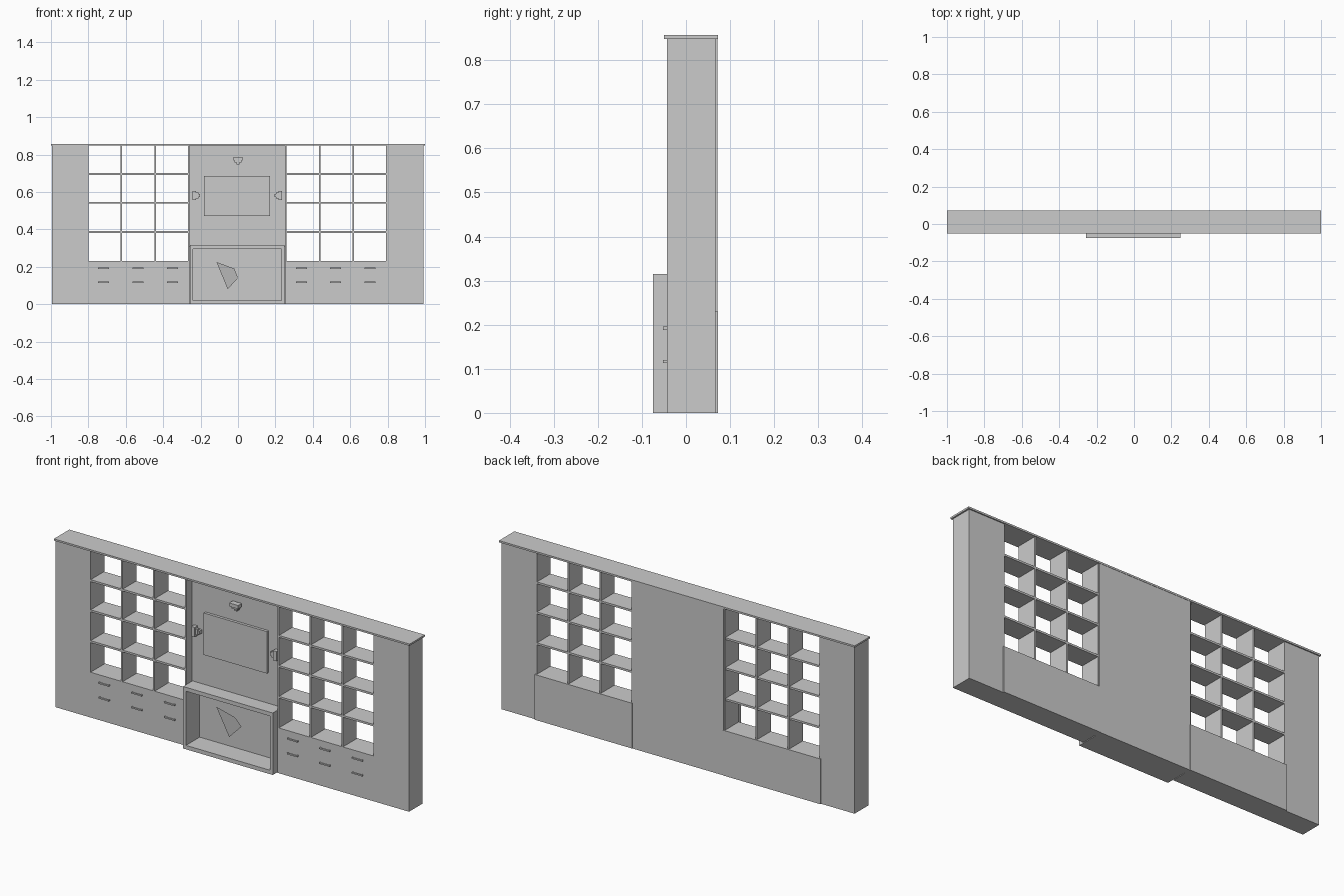
import bpy, bmesh
from mathutils import Vector

if "Cube" in bpy.data.objects:
    bpy.data.objects.remove(bpy.data.objects["Cube"])

FRONT, BACK = -0.043, 0.067
PANEL_Y, PANEL_BACK = 0.0, 0.0715
TOP = 0.848


def add_mesh(name, bm):
    me = bpy.data.meshes.new(name)
    bm.to_mesh(me)
    bm.free()
    ob = bpy.data.objects.new(name, me)
    bpy.context.collection.objects.link(ob)
    return ob


def boxes(name, *bounds):
    """One object made of boxes given as (x0, x1, y0, y1, z0, z1)."""
    bm = bmesh.new()
    for x0, x1, y0, y1, z0, z1 in bounds:
        r = bmesh.ops.create_cube(bm, size=1)
        for v in r["verts"]:
            v.co = Vector(((x0 + x1) / 2 + v.co.x * (x1 - x0),
                           (y0 + y1) / 2 + v.co.y * (y1 - y0),
                           (z0 + z1) / 2 + v.co.z * (z1 - z0)))
    return add_mesh(name, bm)


# Cornice slab and the two end piers
boxes("top_slab", (-1, 1, -0.05, 0.073, TOP, 0.857))
boxes("pier_left", (-0.995, -0.805, FRONT, BACK, 0, TOP))
boxes("pier_right", (0.798, 0.992, FRONT, BACK, 0, TOP))


def bookcase(side, x0, x1, handle_xs):
    # Closed cabinet below, open cubbies above
    boxes(f"cabinet_{side}", (x0, x1, FRONT, 0.073, 0, 0.23))
    t = 0.008
    step = (x1 - x0 - t) / 3
    boxes(f"dividers_{side}", *[(x0 + i * step, x0 + i * step + t, FRONT, BACK, 0.23, TOP)
                                for i in range(4)])
    boxes(f"shelves_{side}", *[(x0 + t / 2, x1 - t / 2, FRONT + 0.001, BACK - 0.001, z - 0.005, z + 0.005)
                               for z in (0.385, 0.542, 0.695)])
    # Drawer pulls, each a bar on two short posts
    for i, hx in enumerate(handle_xs):
        for j, z in enumerate((0.117, 0.192)):
            a, b = hx - 0.029, hx + 0.029
            boxes(f"handle_{side}_{i}_{j}",
                  (a, b, -0.052, -0.048, z - 0.0035, z + 0.0035),
                  (a, a + 0.005, -0.048, FRONT, z - 0.0035, z + 0.0035),
                  (b - 0.005, b, -0.048, FRONT, z - 0.0035, z + 0.0035))


bookcase("left", -0.807, -0.259, (-0.72, -0.535, -0.35))
bookcase("right", 0.252, 0.80, (0.34, 0.522, 0.705))

# Recessed chimney breast with a thinner back behind the firebox
boxes("centre_panel", (-0.262, 0.255, PANEL_Y, PANEL_BACK, 0.305, TOP))
boxes("firebox_back", (-0.262, 0.255, 0.035, PANEL_BACK, 0, 0.305))

# Projecting fireplace surround, an open box
x0, x1, y0, y1 = -0.256, 0.248, -0.075, 0.035
boxes("fireplace_surround",
      (x0, x0 + 0.016, y0, y1, 0, 0.315), (x1 - 0.016, x1, y0, y1, 0, 0.315),
      (x0 + 0.016, x1 - 0.016, y0, y1, 0, 0.02),
      (x0 + 0.016, x1 - 0.016, y0, y1, 0.295, 0.315))

# Flame sheet in the firebox
bm = bmesh.new()
bm.faces.new([bm.verts.new(p) for p in (
    (-0.115, -0.01, 0.225), (-0.055, 0.008, 0.08), (0, 0.028, 0.14), (-0.02, 0.005, 0.19))])
add_mesh("flame", bm)

# Wall screen
boxes("screen", (-0.183, 0.172, -0.014, PANEL_Y, 0.472, 0.685))

# Lamps: a shade, a collar and a small wall plate
boxes("lamp_top",
      (-0.025, 0.025, -0.034, -0.006, 0.768, 0.786),
      (-0.018, 0.018, -0.028, -0.008, 0.758, 0.768),
      (-0.008, 0.008, -0.022, PANEL_Y, 0.747, 0.758))
for side, s in (("left", 1), ("right", -1)):
    def span(a, b):
        return tuple(sorted((-0.004 + s * (a + 0.004), -0.004 + s * (b + 0.004))))
    boxes(f"lamp_{side}",
          (*span(-0.243, -0.224), -0.028, -0.006, 0.556, 0.606),
          (*span(-0.224, -0.212), -0.022, -0.008, 0.566, 0.596),
          (*span(-0.212, -0.202), -0.020, PANEL_Y, 0.572, 0.590))
